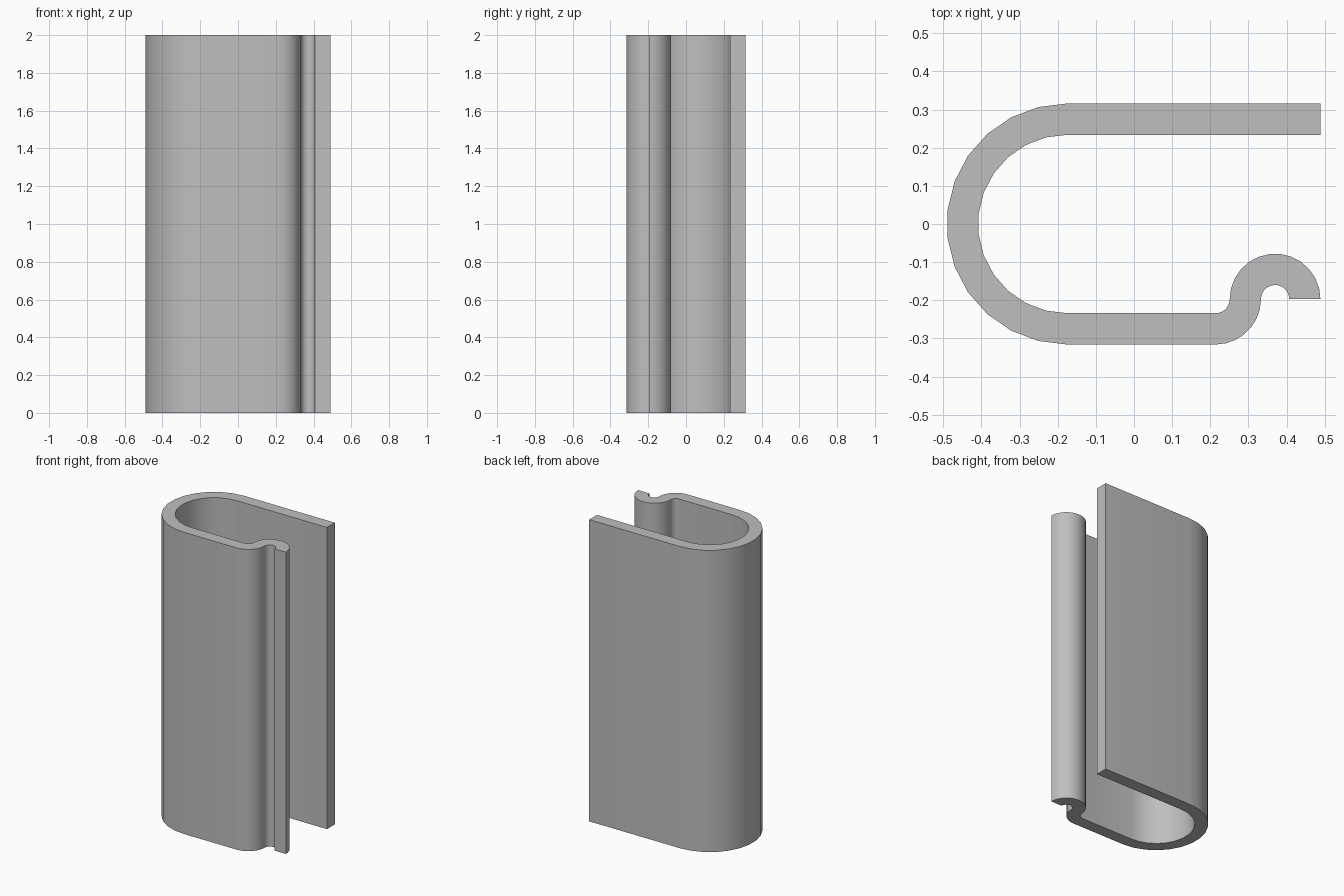
import bpy
import bmesh
from math import cos, sin, radians

cube = bpy.data.objects.get("Cube")
if cube:
    bpy.data.objects.remove(cube, do_unlink=True)

HEIGHT = 2.0
HALF_DEPTH = 0.316
WALL = 0.082
LIP = HALF_DEPTH - 0.197      # outer radius of the small bends
LIP_Y = -0.197


def arc(cx, cy, r, start, end, steps):
    """Points along an arc, angles in degrees."""
    angles = [radians(start + (end - start) * i / steps) for i in range(steps + 1)]
    return [(cx + r * cos(a), cy + r * sin(a)) for a in angles]


def side(bend, lower, upper):
    """One face of the bent strip: back wall, round bend, front wall, curled lip."""
    points = [(0.489, bend)]
    points += arc(-0.175, 0, bend, 90, 270, 13)
    points += arc(0.214, LIP_Y, lower, -90, 0, 7)
    points += arc(0.37, LIP_Y, upper, 180, 0, 13)[1:]
    return points


# The outside of the round bend becomes the inside of the curled lip
outer = side(HALF_DEPTH, LIP, LIP - WALL)
inner = side(HALF_DEPTH - WALL, LIP - WALL, LIP)
outline = outer + inner[::-1]

# Extrude the cross-section upwards
bm = bmesh.new()
base = bm.faces.new([bm.verts.new((x, y, 0)) for x, y in outline])
result = bmesh.ops.extrude_face_region(bm, geom=[base], use_keep_orig=True)
top_verts = [v for v in result["geom"] if isinstance(v, bmesh.types.BMVert)]
bmesh.ops.translate(bm, verts=top_verts, vec=(0, 0, HEIGHT))
bmesh.ops.recalc_face_normals(bm, faces=bm.faces)
mesh = bpy.data.meshes.new("clip_profile")
bm.to_mesh(mesh)
bm.free()

clip = bpy.data.objects.new("clip_profile", mesh)
bpy.context.collection.objects.link(clip)

# Plain grey material
grey = bpy.data.materials.new("grey")
grey.use_nodes = True
color = (0.52, 0.52, 0.52, 1)
grey.diffuse_color = color
grey.node_tree.nodes["Principled BSDF"].inputs["Base Color"].default_value = color
mesh.materials.append(grey)

# Smooth bends, sharp ends
bpy.ops.object.select_all(action='DESELECT')
clip.select_set(True)
bpy.context.view_layer.objects.active = clip
bpy.ops.object.shade_smooth_by_angle(angle=radians(30))
